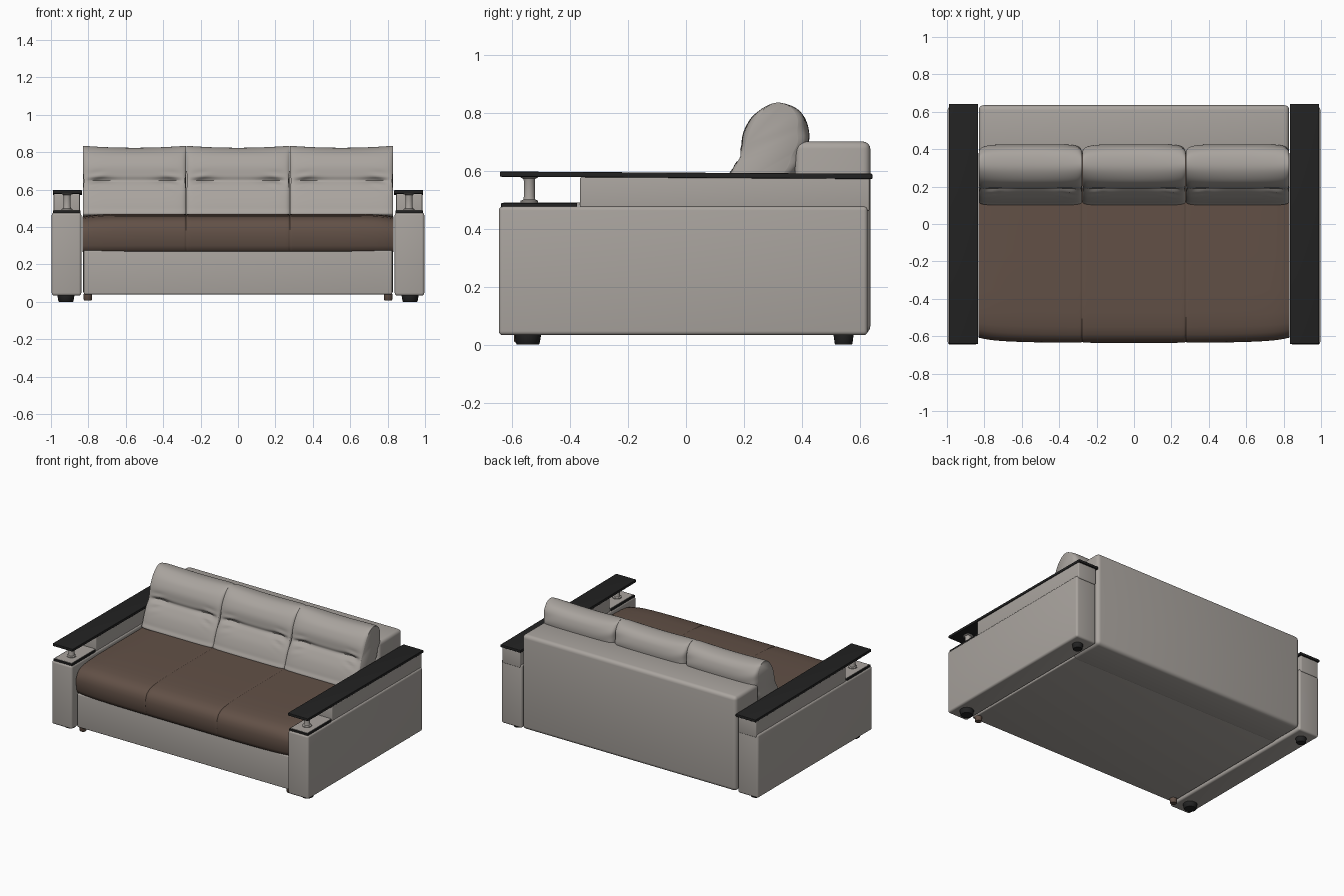
import bpy, bmesh, math
from mathutils import Vector

if "Cube" in bpy.data.objects:
    bpy.data.objects.remove(bpy.data.objects["Cube"])


def material(name, rgb):
    m = bpy.data.materials.new(name)
    m.diffuse_color = (*rgb, 1)
    m.use_nodes = True
    m.node_tree.nodes["Principled BSDF"].inputs["Base Color"].default_value = m.diffuse_color
    return m


GREY = material("grey fabric", (0.40, 0.372, 0.345))
BROWN = material("brown fabric", (0.122, 0.081, 0.062))
BLACK = material("black wood", (0.016, 0.016, 0.016))


def finish(bm, name, mat, angle=35):
    bmesh.ops.recalc_face_normals(bm, faces=bm.faces)
    me = bpy.data.meshes.new(name)
    bm.to_mesh(me)
    bm.free()
    me.materials.append(mat)
    ob = bpy.data.objects.new(name, me)
    bpy.context.collection.objects.link(ob)
    bpy.ops.object.select_all(action='DESELECT')
    ob.select_set(True)
    bpy.context.view_layer.objects.active = ob
    bpy.ops.object.shade_smooth_by_angle(angle=math.radians(angle))
    return ob


def box(name, mat, x, y, z, bevel=0.01, tilt=0.0):
    """Bevelled box from (min, max) ranges; tilt lowers the back end."""
    bm = bmesh.new()
    bmesh.ops.create_cube(bm, size=1)
    for v in bm.verts:
        v.co = Vector((x[0] + (v.co.x + .5) * (x[1] - x[0]),
                       y[0] + (v.co.y + .5) * (y[1] - y[0]),
                       z[0] + (v.co.z + .5) * (z[1] - z[0])))
        v.co.z -= tilt * v.co.y
    if bevel:
        bmesh.ops.bevel(bm, geom=bm.edges[:], offset=bevel, segments=4,
                        profile=0.5, affect='EDGES')
    return finish(bm, name, mat)


def turned(name, mat, cx, cy, profile, n=28):
    """Lathe a list of (radius, z) about a vertical axis."""
    bm = bmesh.new()
    rings = [[bm.verts.new((cx + r * math.cos(2 * math.pi * i / n),
                            cy + r * math.sin(2 * math.pi * i / n), z))
              for i in range(n)] for r, z in profile]
    for a, b in zip(rings, rings[1:]):
        for i in range(n):
            bm.faces.new((a[i], a[(i + 1) % n], b[(i + 1) % n], b[i]))
    bm.faces.new(rings[0])
    bm.faces.new(rings[-1])
    return finish(bm, name, mat)


def smooth_loop(pts, steps):
    """Catmull-Rom through a closed list of 2D points."""
    out, n = [], len(pts)
    for i in range(n):
        a, b, c, d = (Vector(pts[(i + k) % n]) for k in (-1, 0, 1, 2))
        for s in range(steps):
            t = s / steps
            out.append(0.5 * (2 * b + (c - a) * t + (2 * a - 5 * b + 4 * c - d) * t * t
                              + (3 * b - a - 3 * c + d) * t ** 3))
    return out


def loft(name, mat, loop, us, shape, angle=50):
    """Sweep a closed (y, z) loop along x; shape(u, y, z) gives each point."""
    bm = bmesh.new()
    rings = [[bm.verts.new(shape(u, p.x, p.y)) for p in loop] for u in us]
    n = len(loop)
    for a, b in zip(rings, rings[1:]):
        for i in range(n):
            bm.faces.new((a[i], a[(i + 1) % n], b[(i + 1) % n], b[i]))
    bm.faces.new(rings[0])
    bm.faces.new(rings[-1])
    return finish(bm, name, mat, angle)


def bump(d, w):
    return math.exp(-(d / w) ** 2)


# base and backrest
box("base", GREY, (-.825, .825), (-.605, .40), (.04, .275), .008)
box("backrest", GREY, (-.83, .83), (.375, .635), (.038, .70), .025)

# seat mattress: rounded front, faint seams, front bowed outward
seat_loop = [Vector(p) for p in (
    (-.600, .265), (-.617, .275), (-.628, .30), (-.634, .34), (-.635, .375),
    (-.629, .405), (-.615, .43), (-.59, .447), (-.55, .458), (-.48, .465),
    (-.35, .469), (-.15, .47), (.1, .47), (.38, .47), (.38, .265))]


def seat_shape(u, y, z):
    e = abs(u) ** 14
    groove = .004 * (bump(abs(u) - .333, .006))
    if y < -.4:
        y += (.016 * abs(u) ** 4 + .012 * e) * min(1, (-.4 - y) / .2) + groove
    if z > .4:
        z -= groove + .014 * e
    return (.832 * u, y, z)


seat_us = sorted({round(i / 40, 4) for i in range(-40, 41)}
                 | {round(s * (.333 + d * .004), 4) for s in (-1, 1) for d in range(-3, 4)}
                 | {-.99, .99})
loft("seat", BROWN, seat_loop, seat_us, seat_shape)

# three leaning back cushions with a pinched crease
cushion_loop = smooth_loop([
    (.113, .462), (.113, .50), (.135, .565), (.165, .63), (.182, .68),
    (.20, .74), (.235, .795), (.285, .829), (.335, .833), (.385, .815),
    (.415, .77), (.425, .71), (.405, .64), (.35, .55), (.27, .462)], 6)


def cushion(cx):
    def shape(u, y, z):
        a = abs(u)
        mid = .16 + (z - .46) * .43
        y = mid + (y - mid) * (1 - .10 * a ** 6 - .16 * a ** 30)
        if z > .78:
            z -= .010 * (1 - u * u) * (z - .78) / .05
        if y < mid:
            # seam line, side pinches and radiating wrinkles
            fade = 1 - a ** 8
            pinch = bump(a - .62, .22)
            y += fade * (.010 + .012 * pinch) * bump(z - .648, .013)
            y += fade * .012 * bump(z - .648, .05)
            y += .005 * bump(a - .72, .16) * bump(z - .64, .05) \
                * math.sin(150 * (z - .64) * (1.3 - .5 * a) + 9 * a)
        elif z > .6:
            y += .003 * math.sin(75 * z + 6 * u) * a ** 4
        x = u * (.2765 - .006 * bump(z - .648, .04) * a ** 4)
        return (cx + x, y, z)
    us = [math.sin(i / 24 * math.pi / 2) for i in range(-24, 25)]
    return loft("back_cushion", GREY, cushion_loop, us, shape, 60)


for cx in (-.5535, 0, .5535):
    cushion(cx)

# arms, shelves, posts and feet on both sides
for side, s in (("left", -1), ("right", 1)):
    def span(a, b):
        return tuple(sorted((s * a, s * b)))

    box(side + "_arm", GREY, span(.838, .996), (-.645, .626), (.033, .477), .014)
    box(side + "_arm_upper", GREY, span(.846, .986), (-.365, .632), (.46, .578), .006)
    box(side + "_arm_board", BLACK, span(.834, .990), (-.641, .642), (.575, .593), .003, .006)
    box(side + "_shelf_plate", BLACK, span(.842, .988), (-.637, -.375), (.474, .488), .002)
    box(side + "_shelf_pad", GREY, span(.850, .980), (-.629, -.366), (.480, .490), 0)
    turned(side + "_post", GREY, s * .914, -.54,
           [(.030, .488), (.030, .496), (.021, .500), (.019, .51),
            (.019, .565), (.021, .572), (.030, .576), (.030, .582)])
    for label, y, r in (("front", -.545, .045), ("back", .543, .034)):
        turned(f"{side}_{label}_foot", BLACK, s * .92, y,
               [(r * .82, 0), (r * .9, .004), (r, .03), (r, .036)])
    turned(side + "_inner_foot", BROWN, s * .803, -.57,
           [(.019, .008), (.022, .012), (.024, .042)])
